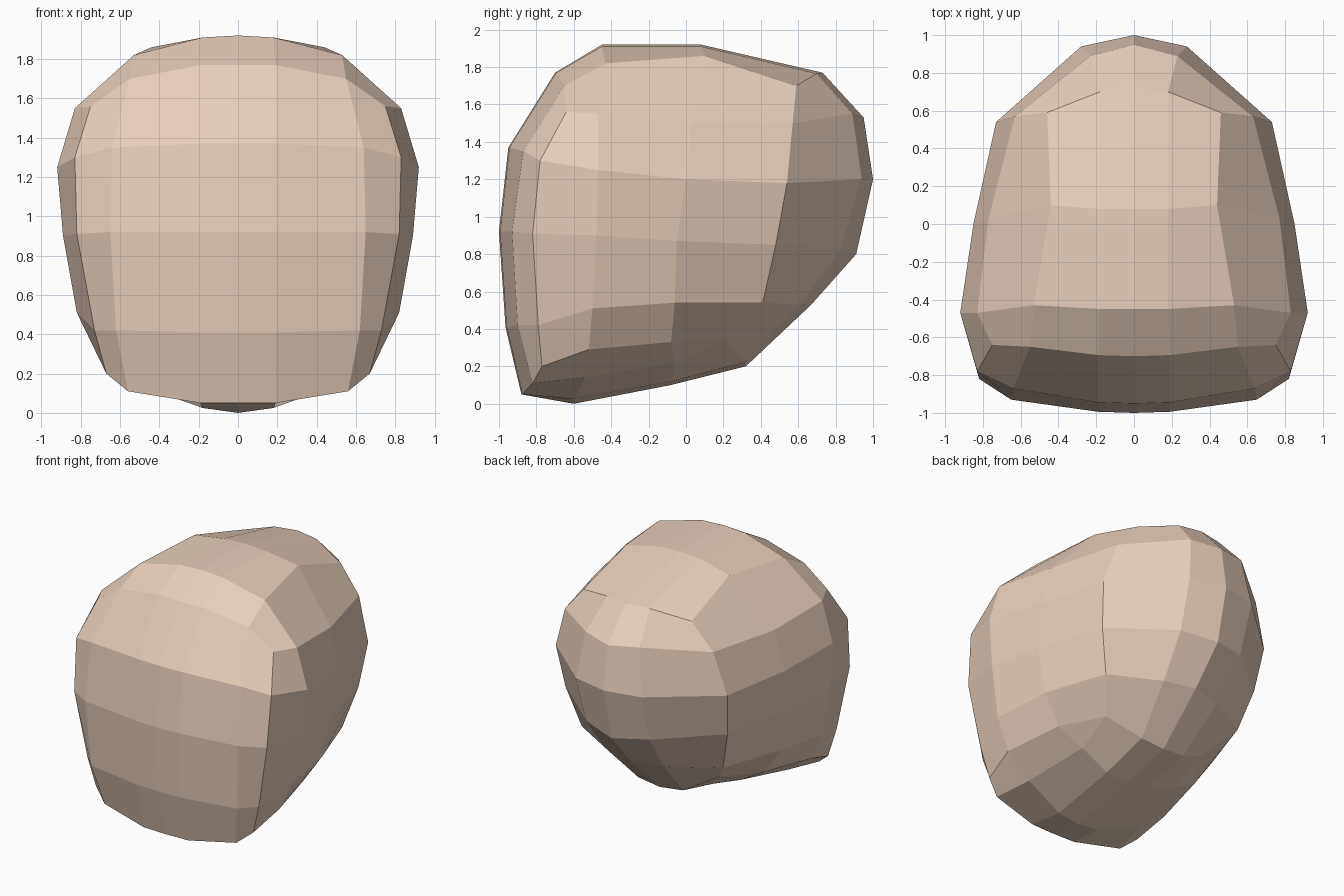
import bpy, bmesh

if "Cube" in bpy.data.objects:
    bpy.data.objects.remove(bpy.data.objects["Cube"])

bm = bmesh.new()


def v(x, y, z):
    return bm.verts.new((x, y, z))


def face(*vs):
    bm.faces.new(vs)


def grid(rows):
    for a, b in zip(rows, rows[1:]):
        for i in range(len(a) - 1):
            face(a[i], a[i + 1], b[i + 1], b[i])


def ring(front, side, back):
    # half loop from the front midline, round the side, to the back midline
    (fy, fz), (by, bz) = front, back
    return [v(0, fy, fz), v(.19, fy + .006, fz)] + [v(*p) for p in side] + [v(0, by, bz)]


def cap_row(y, z, dz, edge, dy=0):
    # midline, inner column and outer column of a cap
    return [v(0, y, z), v(.18, y + dy, z + dz), v(*edge)]


# Horizontal half loops, jaw to brow
rings = [
    ring((-.88, .05), [(.56, -.82, .11), (.67, -.77, .2), (.71, -.52, .29),
                       (.62, -.08, .33), (.43, .21, .35), (.19, .31, .22)], (.32, .2)),
    ring((-.965, .41), [(.62, -.9, .42), (.73, -.79, .42), (.82, -.5, .51),
                        (.76, -.06, .54), (.6, .41, .54), (.24, .61, .53)], (.67, .53)),
    ring((-1, .92), [(.65, -.93, .92), (.82, -.82, .91), (.89, -.48, .9),
                     (.83, -.05, .87), (.69, .48, .85), (.27, .83, .83)], (.91, .8)),
    ring((-.95, 1.37), [(.64, -.87, 1.35), (.83, -.78, 1.3), (.92, -.47, 1.25),
                        (.85, 0, 1.2), (.73, .54, 1.18), (.28, .94, 1.2)], (1, 1.2)),
    ring((-.7, 1.77), [(.55, -.65, 1.7), (.75, -.64, 1.56), (.83, -.47, 1.55),
                       (.77, .03, 1.5), (.63, .57, 1.5), (.23, .89, 1.55)], (.95, 1.53)),
]
grid(rings)

# Crown
r = rings[-1]
t1 = cap_row(-.45, 1.92, -.01, (.53, -.43, 1.82))
t2 = cap_row(.08, 1.92, -.01, (.44, .1, 1.86))
t3 = cap_row(.73, 1.77, -.005, (.46, .59, 1.7), -.03)
grid([r[:3], t1, t2, t3])
face(r[2], r[3], r[4], t1[2])
face(r[4], r[5], t2[2], t1[2])
face(r[5], r[6], t3[2], t2[2])
face(r[6], r[7], t3[1], t3[2])
face(r[7], r[8], t3[0], t3[1])

# Underside
r = rings[0]
b1 = cap_row(-.6, 0, .025, (.5, -.54, .14))
b2 = cap_row(-.08, .1, .02, (.42, -.06, .22))
grid([r[:3], b1, b2, [r[8], r[7], r[6]]])
face(r[2], r[3], r[4], b1[2])
face(r[4], r[5], b2[2], b1[2])
face(r[5], r[6], b2[2])

bmesh.ops.recalc_face_normals(bm, faces=bm.faces)
mesh = bpy.data.meshes.new("head")
bm.to_mesh(mesh)
bm.free()
head = bpy.data.objects.new("head", mesh)
bpy.context.collection.objects.link(head)

# Mirror to the other half
mirror = head.modifiers.new("mirror", 'MIRROR')
mirror.use_clip = True

# Skin colour
skin = bpy.data.materials.new("skin")
skin.diffuse_color = (.8, .62, .5, 1)
skin.use_nodes = True
skin.node_tree.nodes["Principled BSDF"].inputs["Base Color"].default_value = skin.diffuse_color
mesh.materials.append(skin)
